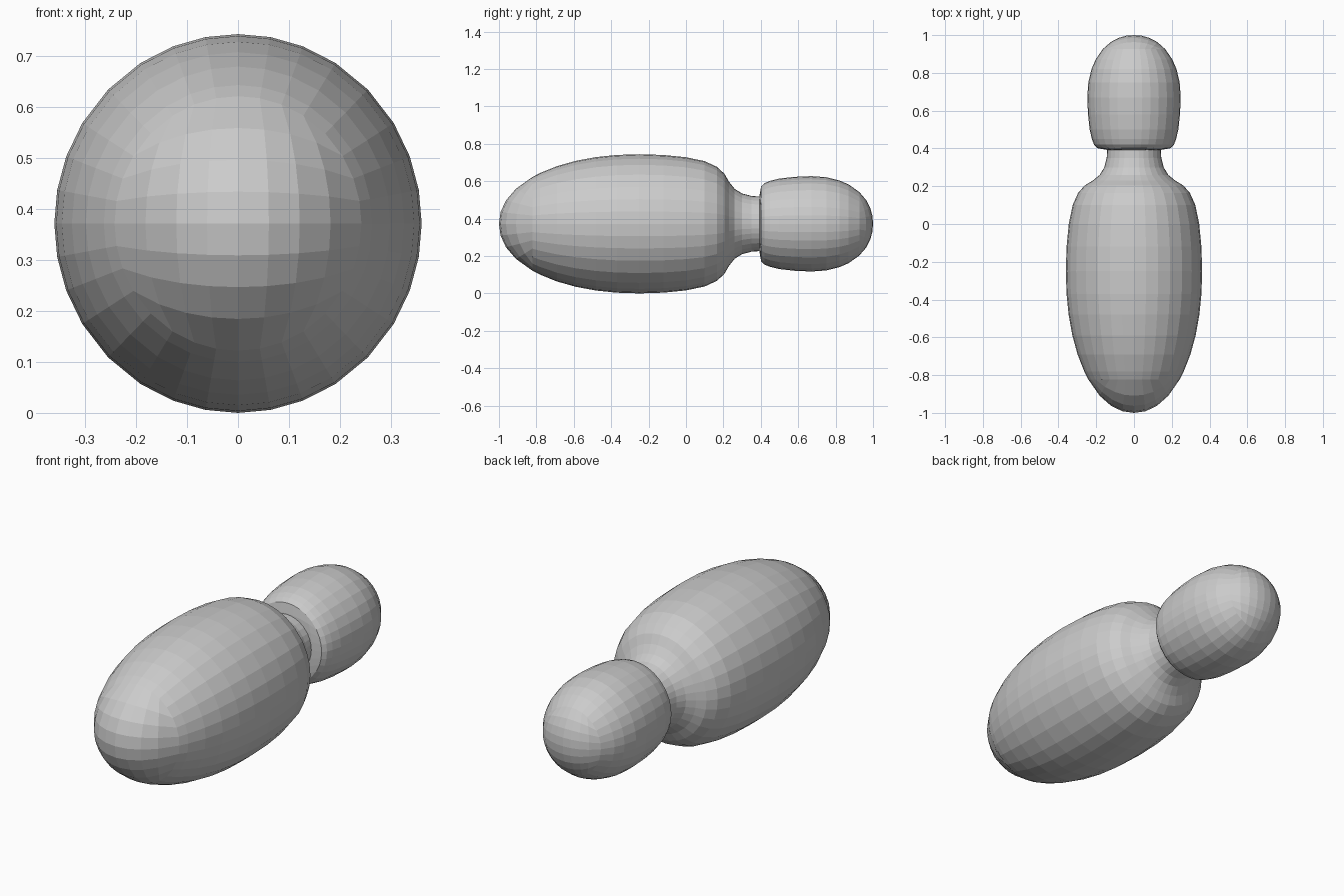
import bpy, bmesh
from math import sqrt, hypot

if "Cube" in bpy.data.objects:
    bpy.data.objects.remove(bpy.data.objects["Cube"], do_unlink=True)

grey = bpy.data.materials.new("plain grey")
grey.use_nodes = True
grey.diffuse_color = (0.6, 0.6, 0.6, 1)
grey.node_tree.nodes["Principled BSDF"].inputs["Base Color"].default_value = (0.6, 0.6, 0.6, 1)

CENTRE_Z = 0.372
WIDTH = 0.97  # cross-sections are slightly narrower than tall


def dome_y(r, dome):
    """Height along y of a rounded end at radius r."""
    base, depth, radius, power = dome
    return base + depth * (1 - (r / radius) ** power) ** (1 / power)


def dome_r(y, dome):
    base, depth, radius, power = dome
    return radius * (1 - abs((y - base) / depth) ** power) ** (1 / power)


def add_cap(bm, dome, rim):
    """Square grid of quads rounded to a disc and bulged into a dome."""
    verts = bmesh.ops.create_grid(bm, x_segments=8, y_segments=8, size=1)["verts"]
    for v in verts:
        a, b = v.co.x, v.co.y
        x = rim * a * sqrt(1 - b * b / 2)
        z = rim * b * sqrt(1 - a * a / 2)
        v.co = (x, dome_y(min(hypot(x, z), rim), dome), z)


def build(name, front, front_rim, rings, back=None, back_rim=0):
    bm = bmesh.new()
    add_cap(bm, front, front_rim)
    edges = [e for e in bm.edges if e.is_boundary]
    if back:
        rings = rings + [(dome_y(back_rim, back), back_rim)]
    # Sweep the rim of the cap along the profile
    for y, r in rings:
        new = bmesh.ops.extrude_edge_only(bm, edges=edges)["geom"]
        edges = [g for g in new if isinstance(g, bmesh.types.BMEdge)]
        for v in (g for g in new if isinstance(g, bmesh.types.BMVert)):
            k = r / hypot(v.co.x, v.co.z)
            v.co = (v.co.x * k, y, v.co.z * k)
    if back:
        add_cap(bm, back, back_rim)
        bmesh.ops.remove_doubles(bm, verts=bm.verts, dist=0.0005)
    else:
        bmesh.ops.contextual_create(bm, geom=edges)
    for v in bm.verts:
        v.co.x *= WIDTH
        v.co.z += CENTRE_Z
    bmesh.ops.recalc_face_normals(bm, faces=bm.faces)
    mesh = bpy.data.meshes.new(name)
    bm.to_mesh(mesh)
    bm.free()
    mesh.materials.append(grey)
    obj = bpy.data.objects.new(name, mesh)
    bpy.context.collection.objects.link(obj)
    return obj


# Long rounded body that narrows into a neck
nose = (-0.25, -0.75, 0.372, 2.1)
body_rings = [(y, dome_r(y, nose)) for y in (-0.78, -0.69, -0.59, -0.48, -0.37, -0.25)]
body_rings += [(-0.12, 0.368), (0, 0.356), (0.1, 0.335), (0.165, 0.305), (0.205, 0.268),
               (0.23, 0.225), (0.26, 0.187), (0.3, 0.162), (0.35, 0.149), (0.42, 0.144)]
build("body_and_neck", nose, 0.25, body_rings)

# Rounded head with a flatter end against the neck
head_front = (0.45, -0.06, 0.23, 4)
head_back = (0.67, 0.33, 0.255, 2.15)
head_rings = [(0.42, 0.218), (0.45, 0.23), (0.5, 0.242), (0.58, 0.251), (0.67, 0.255)]
head_rings += [(y, dome_r(y, head_back)) for y in (0.75, 0.82, 0.87)]
build("head", head_front, 0.2, head_rings, head_back, 0.17)
